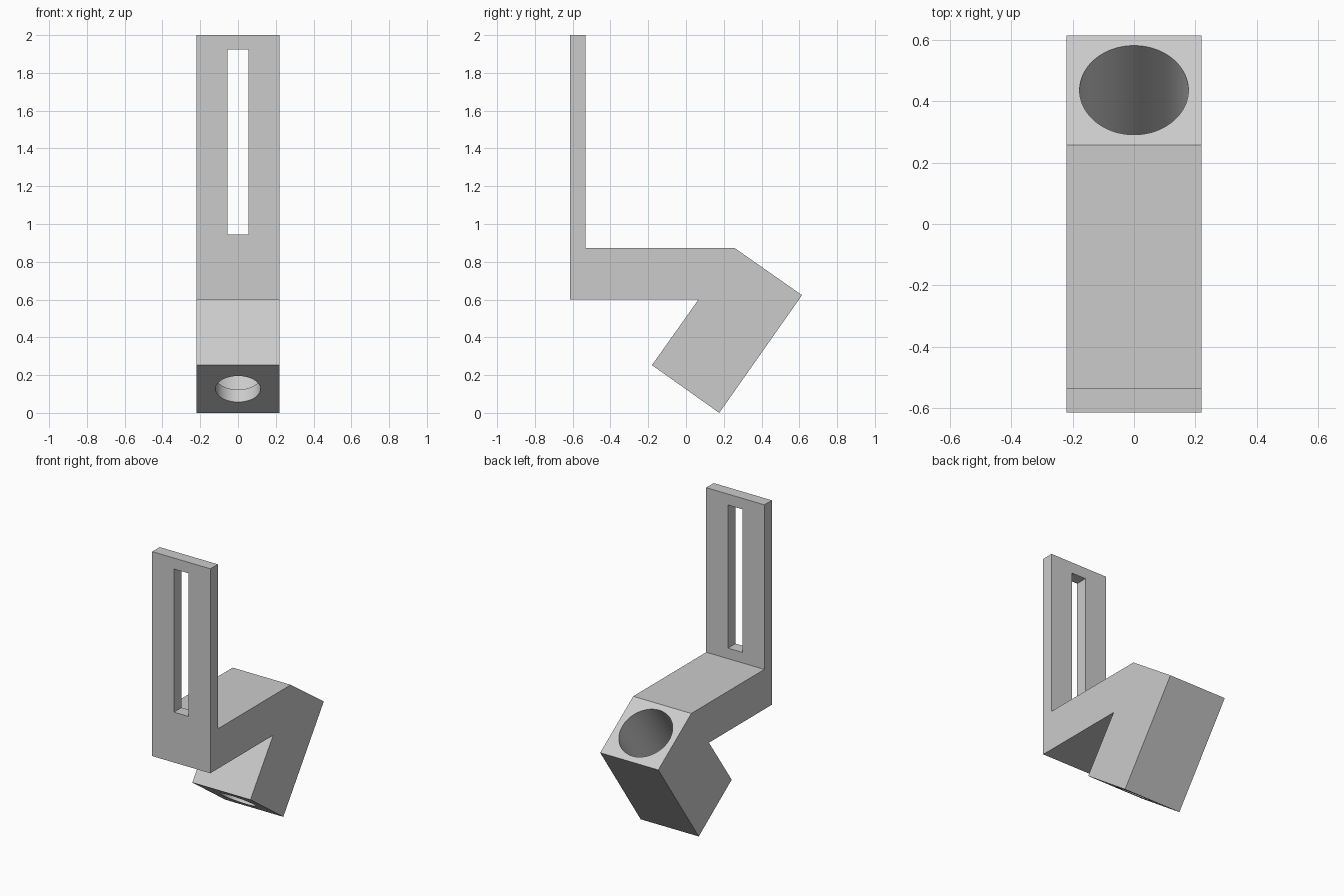
import bpy
import bmesh
from math import radians
from mathutils import Vector

cube = bpy.data.objects.get("Cube")
if cube:
    bpy.data.objects.remove(cube, do_unlink=True)

GREY = (0.6, 0.6, 0.6, 1)
grey = bpy.data.materials.new("light grey")
grey.use_nodes = True
grey.diffuse_color = GREY
grey.node_tree.nodes["Principled BSDF"].inputs["Base Color"].default_value = GREY

HALF_WIDTH = 0.22


def cut(target, cutter):
    """Subtract a hidden cutter from the target."""
    cutter.hide_render = True
    cutter.display_type = 'WIRE'
    mod = target.modifiers.new(cutter.name, 'BOOLEAN')
    mod.operation = 'DIFFERENCE'
    mod.solver = 'EXACT'
    mod.object = cutter
    bpy.context.view_layer.objects.active = target
    bpy.ops.object.modifier_apply(modifier=mod.name)
    bpy.data.objects.remove(cutter, do_unlink=True)


def bore(name, start, end, radius):
    """Cylinder running between two points."""
    axis = end - start
    bpy.ops.mesh.primitive_cylinder_add(
        vertices=96, radius=radius, depth=axis.length,
        location=(start + end) / 2,
        rotation=axis.to_track_quat('Z', 'Y').to_euler())
    obj = bpy.context.object
    obj.name = name
    return obj


# Bracket: side profile (y, z) extruded across the width
profile = [(-0.614, 2), (-0.614, 0.6), (0.066, 0.6), (-0.18, 0.253), (0.176, 0),
           (0.614, 0.623), (0.257, 0.873), (-0.533, 0.873), (-0.533, 2)]
bm = bmesh.new()
side = bm.faces.new([bm.verts.new((-HALF_WIDTH, y, z)) for y, z in profile])
swept = bmesh.ops.extrude_face_region(bm, geom=[side])["geom"]
bmesh.ops.translate(bm, vec=(2 * HALF_WIDTH, 0, 0),
                    verts=[v for v in swept if isinstance(v, bmesh.types.BMVert)])
bmesh.ops.recalc_face_normals(bm, faces=bm.faces)
mesh = bpy.data.meshes.new("slotted_bracket")
bm.to_mesh(mesh)
bm.free()
bracket = bpy.data.objects.new("slotted_bracket", mesh)
bpy.context.collection.objects.link(bracket)
mesh.materials.append(grey)

# Tall slot through the upright plate
bpy.ops.mesh.primitive_cube_add(size=1, location=(0, -0.574, 1.435))
slot = bpy.context.object
slot.name = "slot_cutter"
slot.scale = (0.11, 0.4, 0.98)
bpy.context.view_layer.update()
cut(bracket, slot)

# Tilted socket: wide bore from above, narrow hole through the floor
bottom = Vector((0, -0.002, 0.1265))
top = Vector((0, 0.4355, 0.748))
up = (top - bottom).normalized()
cut(bracket, bore("socket_cutter", bottom + up * 0.08, top + up * 0.1, 0.177))
cut(bracket, bore("floor_hole_cutter", bottom - up * 0.1, bottom + up * 0.2, 0.119))

# Smooth bores, crisp flat faces
bpy.ops.object.select_all(action='DESELECT')
bracket.select_set(True)
bpy.context.view_layer.objects.active = bracket
bpy.ops.object.shade_smooth_by_angle(angle=radians(30))
